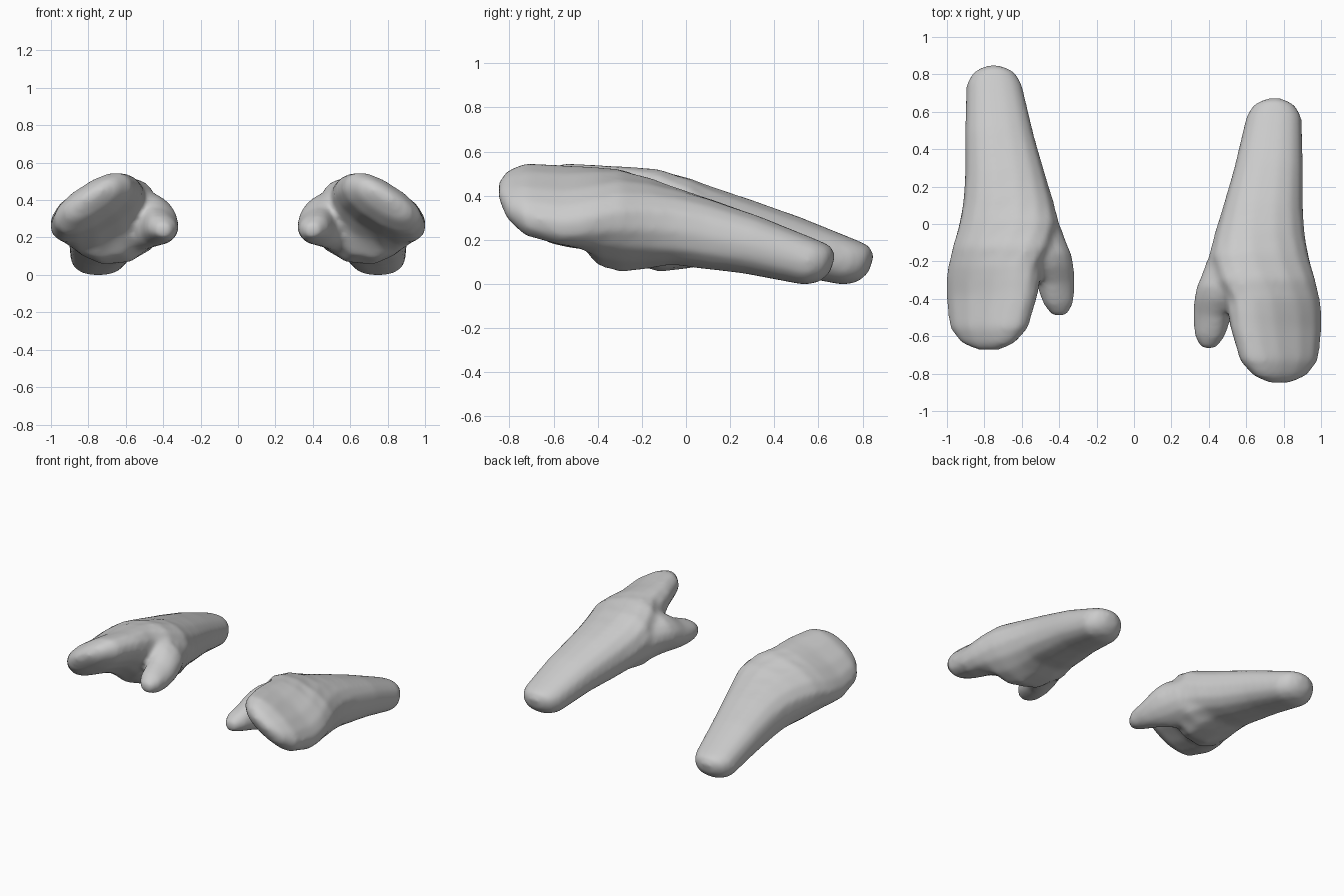
import bpy, bmesh, math
from mathutils import Vector

if "Cube" in bpy.data.objects:
    bpy.data.objects.remove(bpy.data.objects["Cube"])

SIDES = 14


def loft(name, rings, heel_angle):
    """Ring: y, centre x, centre z, half width, half height, tilt (deg), lean in y, heel drop."""
    bm = bmesh.new()
    loops = []
    for y, cx, cz, a, b, tilt, lean, drop in rings:
        t = math.radians(-tilt)
        loop = []
        for i in range(SIDES):
            ang = 2 * math.pi * i / SIDES
            c, s = math.cos(ang), math.sin(ang)
            u = a * math.copysign(abs(c) ** 0.85, c)
            v = b * math.copysign(abs(s) ** 0.85, s)
            x = u * math.cos(t) - v * math.sin(t)
            z = u * math.sin(t) + v * math.cos(t)
            z -= drop * max(0, math.cos(ang + heel_angle)) ** 2
            loop.append(bm.verts.new((cx + x, y + lean * z, cz + z)))
        loops.append(loop)
    for p, q in zip(loops, loops[1:]):
        for i in range(SIDES):
            j = (i + 1) % SIDES
            bm.faces.new((p[i], p[j], q[j], q[i]))
    bm.faces.new(loops[0])
    bm.faces.new(loops[-1])
    bmesh.ops.recalc_face_normals(bm, faces=bm.faces)
    mesh = bpy.data.meshes.new(name)
    bm.to_mesh(mesh)
    bm.free()
    ob = bpy.data.objects.new(name, mesh)
    bpy.context.collection.objects.link(ob)
    return ob


# Forearm, palm and closed fingers
hand = loft("right_hand", [
    (-0.848, 0.78, 0.43, 0.07, 0.025, 30, 0, 0),
    (-0.81, 0.78, 0.41, 0.165, 0.07, 33, 0, 0),
    (-0.73, 0.775, 0.39, 0.237, 0.11, 33, 0, 0),
    (-0.56, 0.76, 0.362, 0.273, 0.125, 31, 0, 0),
    (-0.47, 0.752, 0.358, 0.275, 0.135, 28, 0, 0.05),
    (-0.40, 0.74, 0.353, 0.27, 0.148, 25, 0, 0.14),
    (-0.30, 0.70, 0.338, 0.28, 0.172, 18, 0, 0.13),
    (-0.17, 0.667, 0.302, 0.272, 0.178, 11, 0.05, 0.06),
    (-0.05, 0.672, 0.267, 0.243, 0.172, 5, 0.1, 0),
    (0.08, 0.688, 0.235, 0.218, 0.158, 2, 0.2, 0),
    (0.30, 0.72, 0.183, 0.186, 0.132, 0, 0.25, 0),
    (0.57, 0.748, 0.103, 0.15, 0.103, 0, 0.3, 0),
    (0.63, 0.748, 0.098, 0.115, 0.083, 0, 0.3, 0),
    (0.665, 0.75, 0.097, 0.05, 0.04, 0, 0.3, 0)], 1.9)

# Thumb
thumb = loft("right_thumb", [
    (-0.02, 0.60, 0.27, 0.12, 0.10, 0, 0, 0),
    (-0.20, 0.53, 0.285, 0.14, 0.14, -20, 0, 0.05),
    (-0.33, 0.485, 0.31, 0.145, 0.14, -35, 0, 0.08),
    (-0.40, 0.455, 0.30, 0.135, 0.12, -38, 0, 0.07),
    (-0.49, 0.42, 0.27, 0.105, 0.09, -35, 0, 0.03),
    (-0.60, 0.405, 0.255, 0.083, 0.068, -20, 0, 0),
    (-0.665, 0.40, 0.245, 0.04, 0.035, 0, 0, 0)], 1.1)

# Fuse thumb and hand into one smooth skin
bpy.ops.object.select_all(action='DESELECT')
thumb.select_set(True)
hand.select_set(True)
bpy.context.view_layer.objects.active = hand
bpy.ops.object.join()
remesh = hand.modifiers.new("fuse", 'REMESH')
remesh.mode = 'VOXEL'
remesh.voxel_size = 0.016
smooth = hand.modifiers.new("soften", 'SMOOTH')
smooth.factor = 0.5
smooth.iterations = 14
for m in ("fuse", "soften"):
    bpy.ops.object.modifier_apply(modifier=m)
low = min(v.co.z for v in hand.data.vertices)
for v in hand.data.vertices:
    v.co.z -= low
bpy.ops.object.shade_smooth()

# Mirrored left hand, set further back
left = hand.copy()
left.data = hand.data.copy()
left.name = "left_hand"
bpy.context.collection.objects.link(left)
for v in left.data.vertices:
    v.co = Vector((-v.co.x, v.co.y + 0.175, v.co.z))
left.data.flip_normals()
